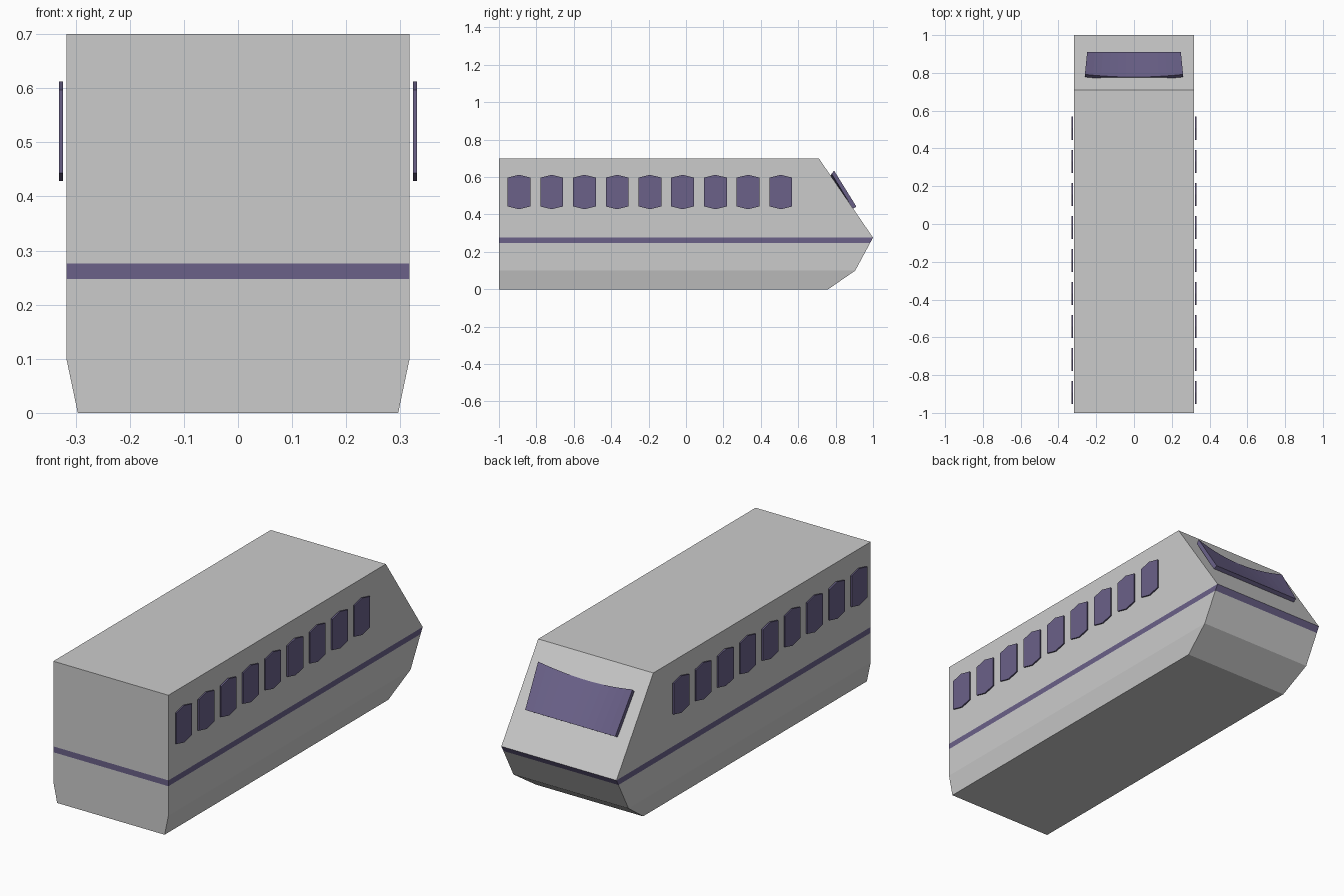
import bpy, bmesh

if "Cube" in bpy.data.objects:
    bpy.data.objects.remove(bpy.data.objects["Cube"])


def material(name, color):
    m = bpy.data.materials.new(name)
    m.diffuse_color = (*color, 1)
    m.use_nodes = True
    m.node_tree.nodes["Principled BSDF"].inputs["Base Color"].default_value = m.diffuse_color
    return m


navy = material("navy", (0.145, 0.12, 0.25))
dark_grey = material("dark_grey", (0.64, 0.64, 0.64))


def finish(name, bm, mat=None, recalc=True):
    if recalc:
        bmesh.ops.recalc_face_normals(bm, faces=bm.faces)
    me = bpy.data.meshes.new(name)
    bm.to_mesh(me)
    bm.free()
    ob = bpy.data.objects.new(name, me)
    bpy.context.collection.objects.link(ob)
    if mat:
        me.materials.append(mat)
    return ob


def hull_band(name, levels, mat=None, bottom=False, top=False):
    """Stack of rectangular rings; each level is (z, half width, nose y)."""
    bm = bmesh.new()
    rings = [[bm.verts.new(p) for p in
              ((-w, -1, z), (w, -1, z), (w, y, z), (-w, y, z))]
             for z, w, y in levels]
    for a, b in zip(rings, rings[1:]):
        for i in range(4):
            j = (i + 1) % 4
            bm.faces.new((a[i], a[j], b[j], b[i]))
    if bottom:
        bm.faces.new(rings[0][::-1])
    if top:
        bm.faces.new(rings[-1])
    return finish(name, bm, mat, recalc=False)


# Hull: skirt, stripe and upper body share their edge rings
W = 0.317
stripe_low, stripe_high = (0.247, W, 0.984), (0.276, W, 1.0)
hull_band("lower_body", [(0, 0.296, 0.76), (0.1, W, 0.905), stripe_low],
          dark_grey, bottom=True)
hull_band("stripe", [stripe_low, stripe_high], navy)
hull_band("upper_body", [stripe_high, (0.7, W, 0.71)], top=True)

# Side windows: thin six-sided panes standing just off the walls
pane = [(-0.061, 0.443), (0, 0.428), (0.061, 0.443),
        (0.061, 0.597), (0, 0.612), (-0.061, 0.597)]
for side, label in ((1, "right"), (-1, "left")):
    for i in range(9):
        yc = -0.893 + 0.175 * i
        bm = bmesh.new()
        inner, outer = [[bm.verts.new((side * x, yc + y, z)) for y, z in pane]
                        for x in (0.3235, 0.3305)]
        bm.faces.new(inner)
        bm.faces.new(outer)
        for k in range(6):
            n = (k + 1) % 6
            bm.faces.new((inner[k], inner[n], outer[n], outer[k]))
        finish(f"{label}_window_{i + 1}", bm, navy)

# Windshield: sloping slab whose upper edge sags toward the middle
bm = bmesh.new()
N = 12
loops = []
for i in range(N + 1):
    t = 2 * i / N - 1
    s = t * t
    top_y, top_z = 0.778 + 0.014 * s, 0.604 + 0.03 * s
    section = [(0.26, top_y, top_z), (0.248, 0.911, 0.442),
               (0.248, 0.892, 0.431), (0.26, top_y - 0.014, top_z - 0.016)]
    loops.append([bm.verts.new((t * w, y, z)) for w, y, z in section])
for a, b in zip(loops, loops[1:]):
    for k in range(4):
        n = (k + 1) % 4
        bm.faces.new((a[k], a[n], b[n], b[k]))
bm.faces.new(loops[0])
bm.faces.new(loops[-1])
finish("windshield", bm, navy)
